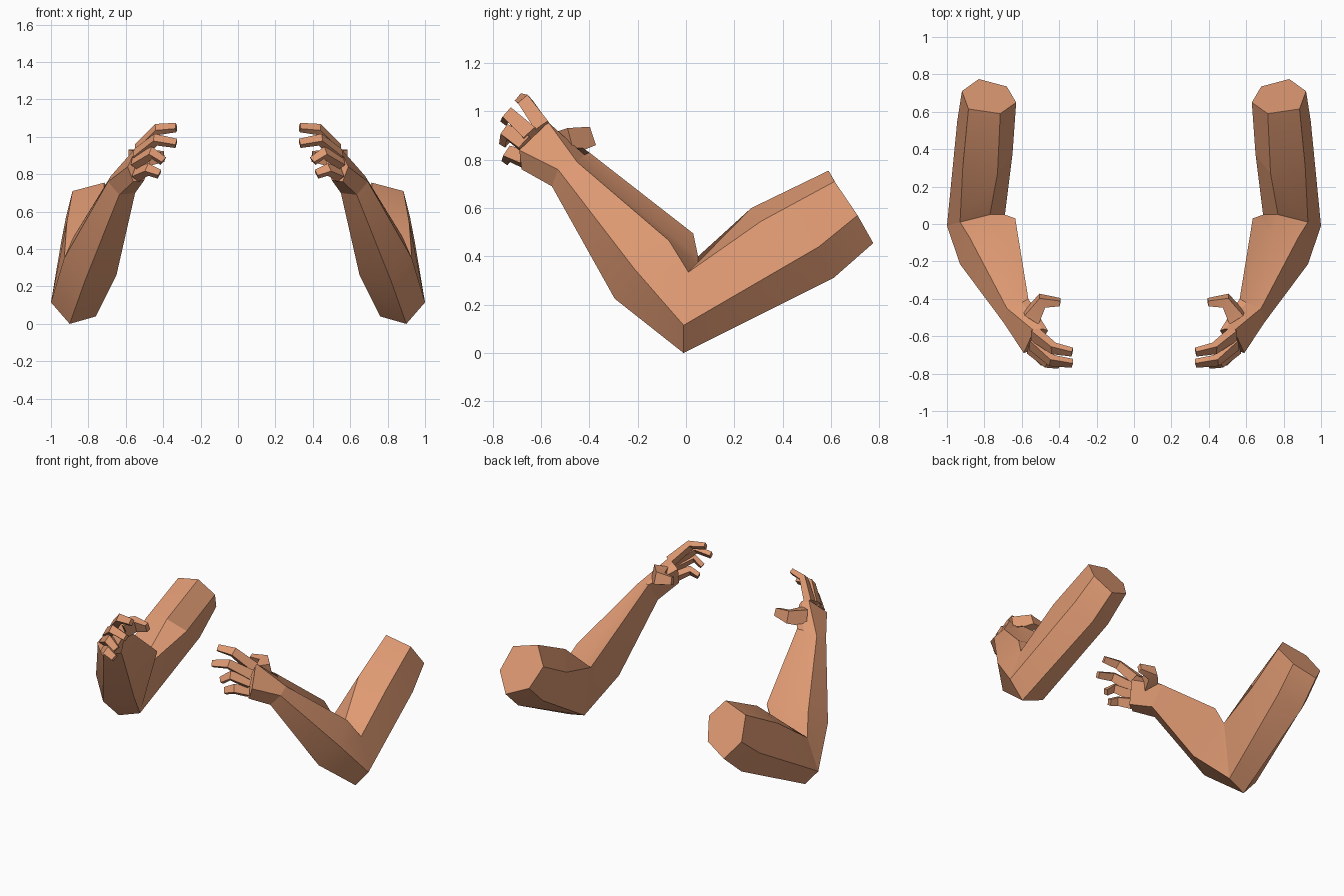
import bpy
import bmesh
from mathutils import Vector

cube = bpy.data.objects.get("Cube")
if cube:
    bpy.data.objects.remove(cube)

# Skin colour
skin = bpy.data.materials.new("tan_skin")
skin.use_nodes = True
tone = (0.73, 0.32, 0.17, 1)
skin.diffuse_color = tone
skin.node_tree.nodes["Principled BSDF"].inputs["Base Color"].default_value = tone


def loft(name, rings):
    """Join rings of equal size into a closed solid, mirrored to both sides."""
    bm = bmesh.new()
    loops = [[bm.verts.new(point) for point in ring] for ring in rings]
    for first, second in zip(loops, loops[1:]):
        count = len(first)
        for i in range(count):
            j = (i + 1) % count
            bm.faces.new((first[i], first[j], second[j], second[i]))
    bm.faces.new(loops[0])
    bm.faces.new(loops[-1])
    bmesh.ops.recalc_face_normals(bm, faces=bm.faces)
    mesh = bpy.data.meshes.new(name)
    bm.to_mesh(mesh)
    bm.free()
    mesh.materials.append(skin)
    obj = bpy.data.objects.new(name, mesh)
    bpy.context.collection.objects.link(obj)
    bpy.ops.object.select_all(action="DESELECT")
    obj.select_set(True)
    bpy.context.view_layer.objects.active = obj
    bpy.ops.object.shade_smooth_by_angle(angle=0.4)
    mirror = obj.modifiers.new("both_sides", "MIRROR")
    mirror.use_mirror_merge = False
    return obj


def digit(name, path, across, widths, depths):
    """Sweep a tapering rectangular section along a bent path."""
    points = [Vector(p) for p in path]
    across = Vector(across).normalized()
    rings = []
    for i, point in enumerate(points):
        along = points[min(i + 1, len(points) - 1)] - points[max(i - 1, 0)]
        side = (across - along * across.dot(along) / along.length_squared).normalized()
        up = side.cross(along).normalized()
        blend = i / (len(points) - 1)
        w = side * (widths[0] + (widths[1] - widths[0]) * blend) / 2
        d = up * (depths[0] + (depths[1] - depths[0]) * blend) / 2
        rings.append([point + w + d, point - w + d, point - w - d, point + w - d])
    return loft(name, rings)


# Six-sided sections, each starting on the upper ridge and turning outward
shoulder = [(.715, .59, .755), (.885, .615, .71), (.92, .71, .57),
            (.83, .775, .455), (.68, .735, .52), (.63, .65, .65)]
biceps = [(.73, .27, .6), (.915, .31, .545), (.945, .55, .44),
          (.85, .61, .31), (.69, .57, .37), (.65, .37, .5)]
elbow = [(.77, .05, .36), (.93, .01, .335), (1, -.01, .115),
         (.9, -.01, 0), (.76, .02, .04), (.69, .05, .4)]
forearm = [(.74, -.05, .48), (.88, -.07, .465), (.93, -.215, .35),
           (.82, -.295, .225), (.65, -.2, .26), (.635, .03, .495)]
wrist = [(.6, -.42, .82), (.68, -.45, .79), (.695, -.53, .76),
         (.635, -.555, .69), (.55, -.48, .7), (.565, -.4, .83)]
knuckles = [(.49, -.56, .94), (.535, -.57, .955), (.59, -.69, .84),
            (.56, -.68, .76), (.5, -.64, .77), (.46, -.57, .9)]

loft("upper_arms", [shoulder, biceps, elbow])
loft("forearms", [elbow, forearm, wrist])
loft("palms", [wrist, knuckles])

# Fingers curl inward from the knuckle line
fingers = {
    "index_fingers": [(.53, -.59, .93), (.43, -.665, 1.04), (.33, -.685, 1.05)],
    "middle_fingers": [(.54, -.64, .9), (.44, -.73, .985), (.33, -.745, .965)],
    "ring_fingers": [(.55, -.66, .86), (.46, -.74, .915), (.4, -.75, .87)],
    "little_fingers": [(.54, -.66, .8), (.48, -.73, .825), (.42, -.74, .8)],
}
for name, path in fingers.items():
    digit(name, path, (.05, -.12, -.16), (.065, .04), (.05, .03))

# Thumbs reach back and inward from the palm
digit("thumbs", [(.55, -.5, .87), (.49, -.41, .89), (.395, -.418, .895)],
      (0, -.1, .3), (.11, .05), (.09, .03))
